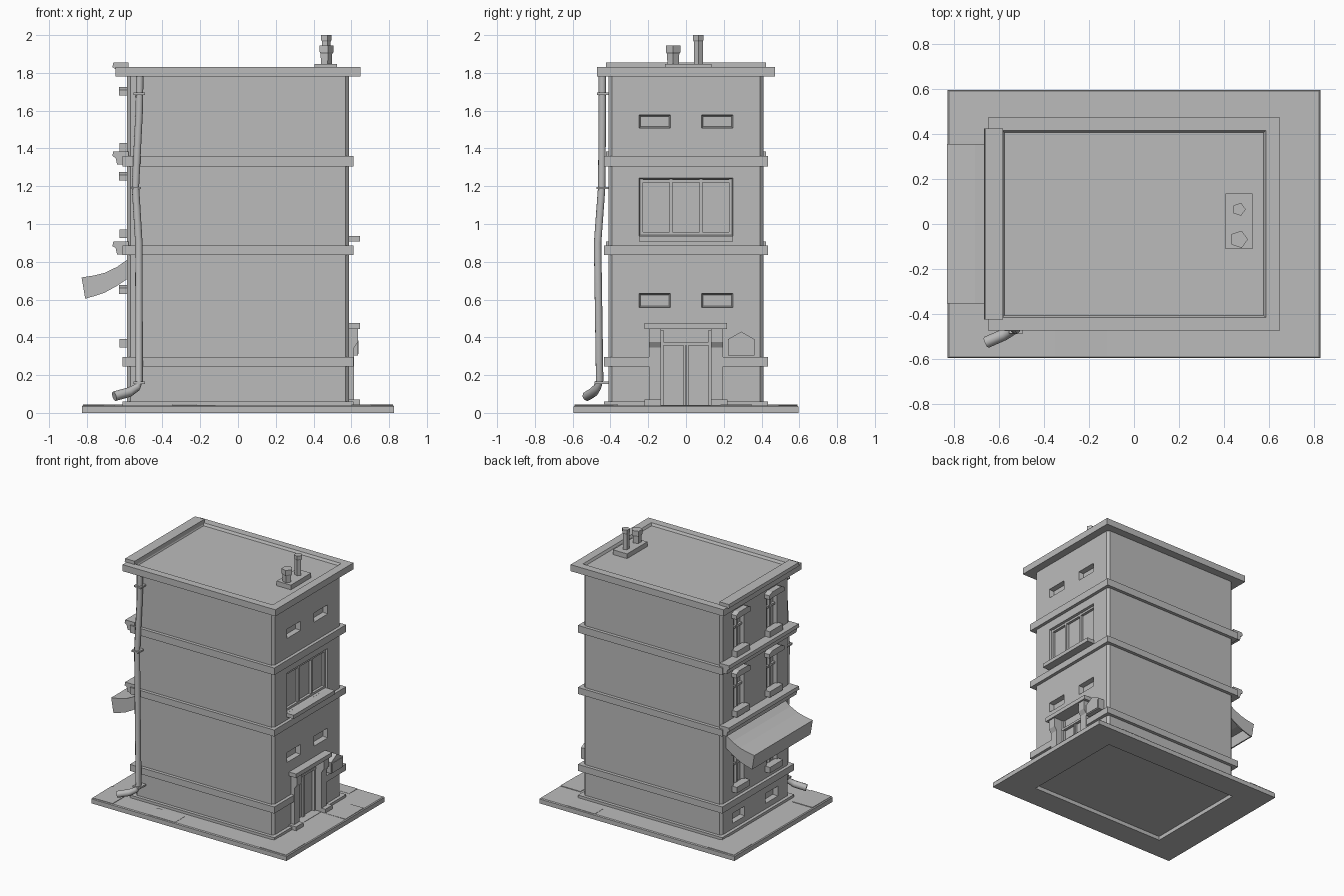
import bpy, bmesh, math, random
from mathutils import Vector

random.seed(4)
cube = bpy.data.objects.get("Cube")
if cube:
    bpy.data.objects.remove(cube, do_unlink=True)

grey = bpy.data.materials.new("plain_grey")
grey.use_nodes = True
colour = (0.5, 0.5, 0.5, 1)
grey.diffuse_color = colour
grey.node_tree.nodes["Principled BSDF"].inputs["Base Color"].default_value = colour


def finish(name, bm):
    bmesh.ops.recalc_face_normals(bm, faces=bm.faces)
    mesh = bpy.data.meshes.new(name)
    bm.to_mesh(mesh)
    bm.free()
    mesh.materials.append(grey)
    obj = bpy.data.objects.new(name, mesh)
    bpy.context.collection.objects.link(obj)
    return obj


def loft(name, rings, cap=True):
    """Skin a list of equal-length point rings."""
    bm = bmesh.new()
    rows = [[bm.verts.new(p) for p in ring] for ring in rings]
    count = len(rows[0])
    for low, high in zip(rows, rows[1:]):
        for i in range(count):
            j = (i + 1) % count
            bm.faces.new((low[i], low[j], high[j], high[i]))
    if cap:
        bm.faces.new(rows[0])
        bm.faces.new(rows[-1])
    return finish(name, bm)


def box(name, x, y, z):
    return loft(name, [[(x[0], y[0], h), (x[1], y[0], h), (x[1], y[1], h), (x[0], y[1], h)] for h in z])


def slab(name, rx, ry, z, cut=0):
    """Centred block with optional chamfered upright corners."""
    if not cut:
        return box(name, (-rx, rx), (-ry, ry), z)
    a, b = rx - cut, ry - cut
    plan = [(-a, -ry), (a, -ry), (rx, -b), (rx, b), (a, ry), (-a, ry), (-rx, b), (-rx, -b)]
    return loft(name, [[(x, y, h) for x, y in plan] for h in z])


def extrude_y(name, profile, y):
    return loft(name, [[(x, v, z) for x, z in profile] for v in y])


def carve(target, cutters):
    bpy.context.view_layer.objects.active = target
    for cutter in cutters:
        cutter.hide_render = True
        mod = target.modifiers.new("opening", "BOOLEAN")
        mod.operation, mod.solver, mod.object = "DIFFERENCE", "EXACT", cutter
        bpy.ops.object.modifier_apply(modifier=mod.name)


def opening(side, y, z, depth=0.035, taper=0.01):
    """Tapered cutter through the left (+1) or right (-1) wall."""
    rings = []
    for x, t in ((WALL_X + 0.01, 0), (WALL_X - depth, taper)):
        a, b, c, d = y[0] + t, y[1] - t, z[0] + t, z[1] - t
        rings.append([(side * x, a, c), (side * x, b, c), (side * x, b, d), (side * x, a, d)])
    return loft("opening_cutter", rings)


WALL_X, WALL_Y = 0.587, 0.41

# Pavement with a shallow pocket underneath and loose paving stones
pavement = loft("pavement", [[(sx * (0.827 - t), sy * (0.595 - t), z) for sx, sy in
                ((-1, -1), (1, -1), (1, 1), (-1, 1))] for z, t in ((0, 0), (0.034, 0), (0.04, 0.006))])
pocket = slab("pocket_cutter", 0.58, 0.41, (-0.02, 0.03))
carve(pavement, [pocket])
stones = [((0.36, 0.6), (0.49, 0.59)), ((0.65, 0.82), (0.13, 0.35)), ((0.6, 0.82), (-0.59, -0.36)),
          ((-0.35, -0.12), (-0.59, -0.47)), ((-0.82, -0.6), (0.37, 0.59)), ((-0.82, -0.65), (-0.59, -0.36))]
for i, (x, y) in enumerate(stones):
    stone = box(f"paving_stone_{i + 1}", x, y, (0.03, 0.041))
    for v in stone.data.vertices[4:]:
        v.co.z += random.uniform(0, 0.004)

# Walls and the bands around them
walls = slab("walls", WALL_X, WALL_Y, (0.038, 1.8), 0.018)
bands = [slab(f"band_{i + 1}", 0.612, 0.435, z) for i, z in
         enumerate(((0.04, 0.06), (0.245, 0.295), (0.835, 0.885), (1.305, 1.36)))]
cornice = slab("roof_cornice", 0.648, 0.472, (1.78, 1.83))
roof_cut = loft("roof_cutter", [[(sx * (0.575 + t), sy * (0.405 + t), z) for sx, sy in
                ((-1, -1), (1, -1), (1, 1), (-1, 1))] for z, t in ((1.812, 0), (1.84, 0.015))])
carve(cornice, [roof_cut])

# Openings in both end walls
cutters = [roof_cut, pocket]
holes = []
for y in (-0.165, 0.165):
    for z in ((0.555, 0.635), (1.505, 1.58)):
        holes.append(opening(1, (y - 0.085, y + 0.085), z))
for y in (-0.2, 0.2):
    holes.append(opening(-1, (y - 0.075, y + 0.075), (0.1, 0.18)))
    for z in ((0.38, 0.65), (0.96, 1.25), (1.42, 1.7)):
        holes.append(opening(-1, (y - 0.065, y + 0.065), z, taper=0))
holes.append(opening(1, (-0.25, 0.25), (0.935, 1.245)))
doorway = box("door_cutter", (0.545, 0.7), (-0.135, 0.133), (0.042, 0.446))
holes.append(doorway)
carve(walls, holes)
for band in bands[:2]:
    carve(band, [doorway])
for cutter in cutters + holes:
    bpy.data.objects.remove(cutter, do_unlink=True)

# Wide window on the left wall
for i, y in enumerate((-0.235, -0.08, 0.08, 0.235)):
    box(f"wide_window_bar_{i + 1}", (0.55, 0.572), (y - 0.008, y + 0.008), (0.94, 1.24))
for i, z in enumerate((0.95, 1.228)):
    box(f"wide_window_rail_{i + 1}", (0.55, 0.572), (-0.24, 0.24), (z - 0.008, z + 0.008))
box("wide_window_sill", (0.55, 0.647), (-0.25, 0.25), (0.908, 0.937))

# Double door, its surround and the notice box
for i, side in enumerate((-1, 1)):
    inner, outer = side * 0.133, side * 0.195
    y = sorted((inner, outer))
    extrude_y(f"door_pillar_{i + 1}", [(0.57, 0.04), (0.615, 0.04), (0.615, 0.345), (0.635, 0.375),
                                       (0.635, 0.446), (0.57, 0.446)], y)
    box(f"pillar_foot_{i + 1}", (0.57, 0.647), sorted((inner, side * 0.22)), (0.04, 0.07))
    box(f"door_jamb_{i + 1}", (0.54, 0.565), sorted((inner, side * 0.118)), (0.04, 0.44))
    box(f"door_stile_{i + 1}", (0.54, 0.56), sorted((side * 0.002, side * 0.012)), (0.04, 0.36))
box("door_transom", (0.54, 0.567), (-0.134, 0.133), (0.358, 0.375))
box("door_hood", (0.56, 0.647), (-0.22, 0.216), (0.444, 0.475))


def notice_ring(x, inset):
    low, eave, peak = 0.305 + inset, 0.39 - inset / 2, 0.43 - inset
    a, b = 0.222 + inset, 0.362 - inset
    return [(x, a, low), (x, b, low), (x, b, eave), (x, 0.292, peak), (x, a, eave)]


loft("notice_box", [notice_ring(0.58, 0), notice_ring(0.635, 0)])
box("notice_panel", (0.63, 0.639), (0.232, 0.352), (0.313, 0.382))

# Moulding strips on the right wall
for i, z in enumerate((0.838, 1.315, 1.785)):
    extrude_y(f"moulding_{i + 1}", [(-0.58, z), (-0.64, z), (-0.648, z + 0.035), (-0.665, z + 0.045),
                                    (-0.66, z + 0.07), (-0.58, z + 0.07)], (-0.423, 0.423))

# Windows on the right wall: hood, sill and glazing bars
for floor, (low, high) in enumerate(((0.38, 0.65), (0.96, 1.25), (1.42, 1.7))):
    for col, y in enumerate((-0.2, 0.2)):
        tag = f"{floor + 1}_{col + 1}"
        w = 0.09
        hood = [(y - w, high - 0.02), (y + w, high - 0.02), (y + w, high + 0.01),
                (y + w * 0.6, high + 0.026), (y - w * 0.6, high + 0.026), (y - w, high + 0.01)]
        loft(f"window_hood_{tag}", [[(x, a, b) for a, b in hood] for x in (-0.57, -0.63)])
        box(f"window_sill_{tag}", (-0.627, -0.57), (y - 0.08, y + 0.08), (low - 0.035, low + 0.01))
        box(f"window_post_{tag}", (-0.573, -0.55), (y - 0.008, y + 0.008), (low, high))
        mid = (low + high) / 2 + 0.02
        box(f"window_rail_{tag}", (-0.57, -0.55), (y - 0.065, y + 0.065), (mid - 0.008, mid + 0.008))

# Awning: curved sheet, front valance and hanging sides
top = [(-0.585, 0.812), (-0.64, 0.773), (-0.705, 0.742), (-0.765, 0.727), (-0.828, 0.717)]
under = [(-0.809, 0.605), (-0.757, 0.619), (-0.705, 0.637), (-0.645, 0.67), (-0.585, 0.71)]
lining = [(x + 0.008, z - 0.01) for x, z in reversed(top)]
extrude_y("awning_sheet", top + lining, (-0.353, 0.355))
edge, hem = top[-1], under[0]
extrude_y("awning_valance", [edge, hem, (hem[0] + 0.01, hem[1]), (edge[0] + 0.01, edge[1])], (-0.353, 0.355))
for i, y in enumerate(((-0.353, -0.345), (0.347, 0.355))):
    extrude_y(f"awning_side_{i + 1}", top + under, y)

# Roof vents
box("vent_base", (0.405, 0.525), (-0.11, 0.135), (1.805, 1.848))


def vent(name, y, steps):
    ring = [math.tau * i / 5 for i in range(5)]
    loft(name, [[(0.465 + r * math.cos(a), y + r * math.sin(a), z) for a in ring] for r, z in steps])


vent("tall_vent", 0.065, ((0.025, 1.84), (0.025, 1.965), (0.03, 1.975), (0.03, 2.0)))
vent("short_vent", -0.068, ((0.032, 1.84), (0.034, 1.9), (0.04, 1.91), (0.04, 1.945)))

# Drainpipe with clamps
path = [(-0.52, -0.443, 1.79), (-0.523, -0.443, 1.6), (-0.543, -0.446, 1.2), (-0.525, -0.468, 0.9),
        (-0.523, -0.457, 0.17), (-0.535, -0.47, 0.135), (-0.575, -0.49, 0.11), (-0.655, -0.525, 0.088)]
points = [Vector(p) for p in path]
rings = []
for i, p in enumerate(points):
    along = (points[min(i + 1, len(points) - 1)] - points[max(i - 1, 0)]).normalized()
    side = along.cross(Vector((0.4, -0.9, 0))).normalized()
    other = along.cross(side)
    radius = 0.026 if i > 5 else 0.021
    rings.append([p + radius * (math.cos(a) * side + math.sin(a) * other)
                  for a in (math.tau * k / 8 for k in range(8))])
pipe = loft("drainpipe", rings)
for i, (x, y, z) in enumerate(((-0.523, -0.443, 1.69), (-0.543, -0.446, 1.19), (-0.523, -0.457, 0.16))):
    box(f"pipe_clamp_{i + 1}", (x - 0.03, x + 0.03), (y - 0.028, -0.405), (z - 0.006, z + 0.006))
bpy.ops.object.select_all(action="DESELECT")
pipe.select_set(True)
bpy.context.view_layer.objects.active = pipe
bpy.ops.object.shade_smooth_by_angle(angle=math.radians(50))
